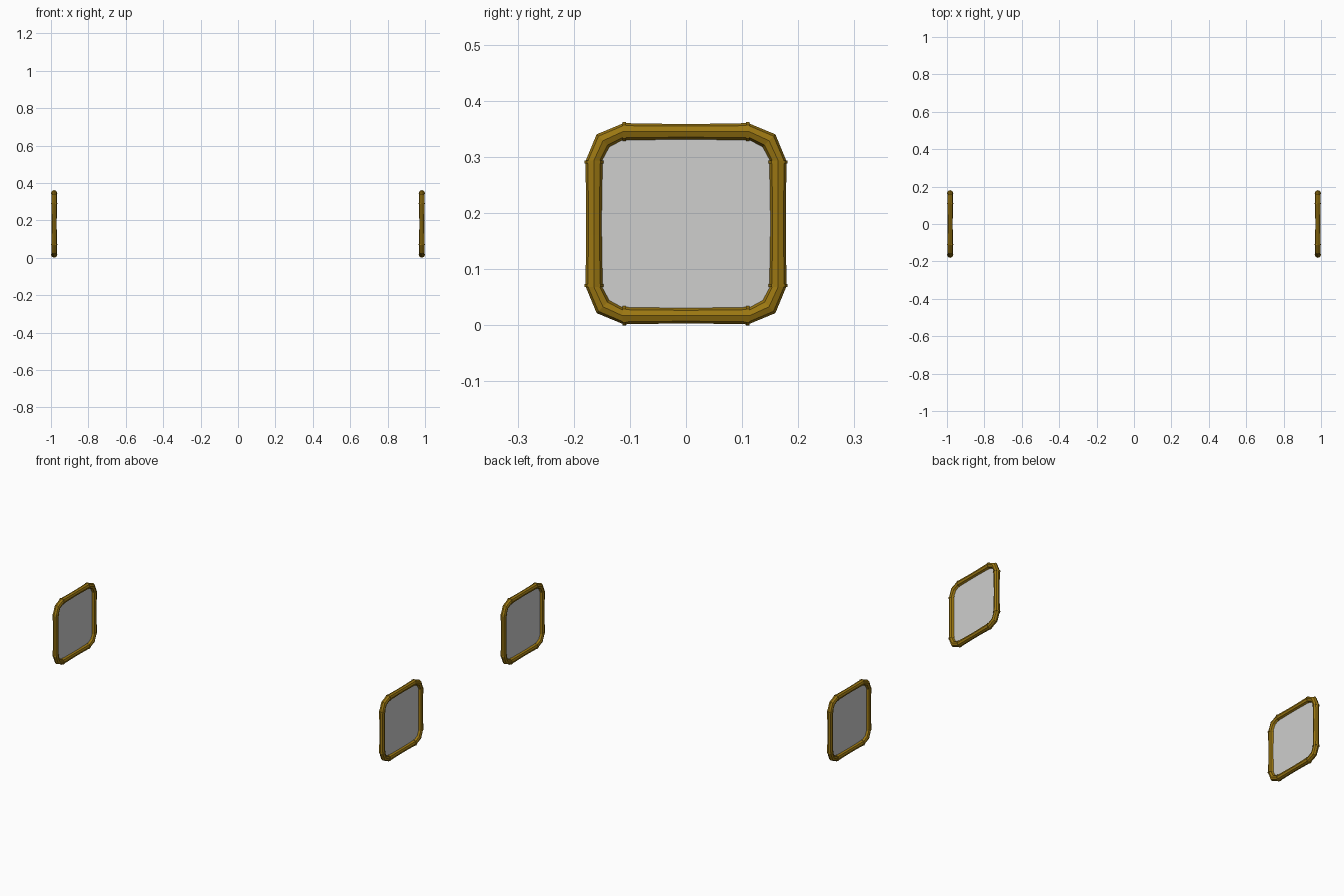
import bpy, bmesh, math
from mathutils import Vector

if "Cube" in bpy.data.objects:
    bpy.data.objects.remove(bpy.data.objects["Cube"])

SIDES = 8            # sides of the bamboo cross-section
CX, CZ = 0.983, 0.181  # frame centre
OFF, END, CORNER = 0.164, 0.11, 0.148


def material(name, rgb):
    m = bpy.data.materials.new(name)
    m.diffuse_color = (*rgb, 1)
    m.use_nodes = True
    m.node_tree.nodes["Principled BSDF"].inputs["Base Color"].default_value = m.diffuse_color
    return m


bamboo = material("bamboo_brown", (0.33, 0.185, 0.006))
glass = material("pane_grey", (0.62, 0.62, 0.61))


def make_object(name, bm, mat, x):
    bmesh.ops.recalc_face_normals(bm, faces=bm.faces)
    me = bpy.data.meshes.new(name)
    bm.to_mesh(me)
    bm.free()
    me.materials.append(mat)
    ob = bpy.data.objects.new(name, me)
    ob.location = (x, 0, CZ)
    bpy.context.collection.objects.link(ob)
    return ob


# stations along one side: position, radius (raised node at each end, thin middle)
half = [(END + 0.003, 0.0145), (END + 0.003, 0.017), (END - 0.003, 0.017),
        (END - 0.003, 0.0152), (0.02, 0.0138)]
side = [(-t, r) for t, r in half] + [(t, r) for t, r in reversed(half)]


def frame_stations():
    """Closed path of (point, outward direction, radius, miter)."""
    out = []
    for k in range(4):
        a = k * math.pi / 2
        u = Vector((0, math.cos(a), math.sin(a)))    # along the side
        n = Vector((0, math.sin(a), -math.cos(a)))   # outward
        for t, r in side:
            out.append((u * t + n * OFF, n, r, 1.0))
        out.append(((u + n) * CORNER, (u + n).normalized(), 0.0148, 1.08))
    return out


def bamboo_frame(name, x):
    bm = bmesh.new()
    rings = []
    for p, n, r, miter in frame_stations():
        ring = []
        for i in range(SIDES):
            a = 2 * math.pi * i / SIDES
            ring.append(bm.verts.new(p + n * (r * miter * math.cos(a))
                                     + Vector((r * math.sin(a), 0, 0))))
        rings.append(ring)
    for j, r0 in enumerate(rings):
        r1 = rings[(j + 1) % len(rings)]
        for i in range(SIDES):
            k = (i + 1) % SIDES
            bm.faces.new((r0[i], r0[k], r1[k], r1[i]))
    return make_object(name, bm, bamboo, x)


def pane(name, x):
    # flat sheet reaching the centre line of the bamboo
    bm = bmesh.new()
    pts = []
    for k in range(4):
        a = k * math.pi / 2
        u = Vector((0, math.cos(a), math.sin(a)))
        n = Vector((0, math.sin(a), -math.cos(a)))
        pts += [u * -END + n * OFF, u * END + n * OFF, (u + n) * CORNER]
    bm.faces.new([bm.verts.new(p) for p in pts])
    return make_object(name, bm, glass, x)


# the two matching end panels
for label, s in (("left", -1), ("right", 1)):
    bamboo_frame(label + "_bamboo_frame", s * CX)
    pane(label + "_pane", s * CX)
